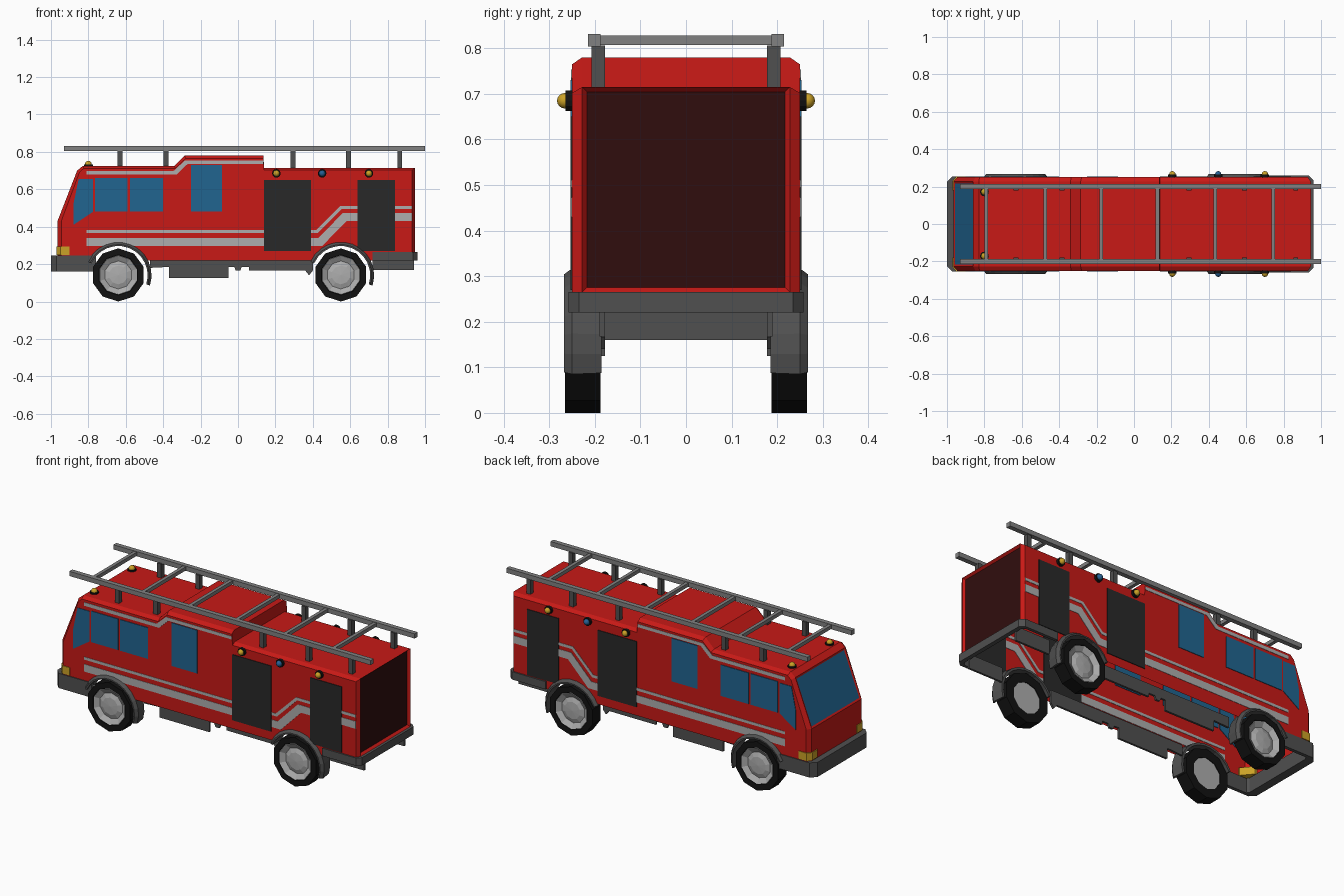
import bpy, bmesh
from math import cos, sin, pi, radians
from mathutils import Matrix

if "Cube" in bpy.data.objects:
    bpy.data.objects.remove(bpy.data.objects["Cube"])


def mat(name, r, g, b):
    m = bpy.data.materials.new(name)
    m.diffuse_color = (r, g, b, 1)
    m.use_nodes = True
    m.node_tree.nodes["Principled BSDF"].inputs["Base Color"].default_value = m.diffuse_color
    return m


RED = mat("red", .58, .01, .008)
MAROON = mat("dark_red", .03, .004, .004)
GLASS = mat("glass", .015, .13, .28)
YELLOW = mat("yellow", .6, .36, .02)
BLUE = mat("blue", .02, .12, .3)
BLACK = mat("black", .006, .006, .006)
DARK = mat("dark_grey", .08, .08, .08)
GREY = mat("mid_grey", .22, .22, .22)
LIGHT = mat("light_grey", .42, .42, .42)
SHUTTER = mat("shutter", .022, .022, .022)


def finish(name, bm, mats, mirror=False, recalc=True):
    if recalc:
        bmesh.ops.recalc_face_normals(bm, faces=bm.faces)
    me = bpy.data.meshes.new(name)
    bm.to_mesh(me)
    bm.free()
    for m in mats:
        me.materials.append(m)
    ob = bpy.data.objects.new(name, me)
    bpy.context.collection.objects.link(ob)
    if mirror:
        md = ob.modifiers.new("mirror", 'MIRROR')
        md.use_axis = (False, True, False)
    return ob


def prism(name, pts, a, b, m, axis='y', mirror=True):
    """Extrude a flat outline from a to b along the y or z axis."""
    bm = bmesh.new()
    place = (lambda p, d: (p[0], d, p[1])) if axis == 'y' else (lambda p, d: (p[0], p[1], d))
    lo = [bm.verts.new(place(p, a)) for p in pts]
    hi = [bm.verts.new(place(p, b)) for p in pts]
    n = len(pts)
    bm.faces.new(lo)
    bm.faces.new(hi)
    for i in range(n):
        bm.faces.new((lo[i], lo[(i + 1) % n], hi[(i + 1) % n], hi[i]))
    return finish(name, bm, [m], mirror)


def rect(x0, x1, z0, z1):
    return [(x0, z0), (x1, z0), (x1, z1), (x0, z1)]


def sweep(name, section, angles, cx, cz, m, closed, ring):
    """Turn a (y, radius) section round an axis along y."""
    bm = bmesh.new()
    rows = [[bm.verts.new((cx + r * cos(a), y, cz + r * sin(a))) for y, r in section] for a in angles]
    n, k = len(section), len(rows)
    for j in range(k if closed else k - 1):
        p, q = rows[j], rows[(j + 1) % k]
        for i in range(n if ring else n - 1):
            bm.faces.new((p[i], p[(i + 1) % n], q[(i + 1) % n], q[i]))
    if not closed:
        bm.faces.new(rows[0])
        bm.faces.new(rows[-1])
    bmesh.ops.remove_doubles(bm, verts=bm.verts, dist=1e-5)
    return finish(name, bm, [m], True)


def turn(n):
    return [pi / 2 + 2 * pi * i / n for i in range(n)]


def ball(name, loc, r, m):
    bm = bmesh.new()
    bmesh.ops.create_uvsphere(bm, u_segments=12, v_segments=8, radius=r, matrix=Matrix.Translation(loc))
    ob = finish(name, bm, [m], True)
    for p in ob.data.polygons:
        p.use_smooth = True


def u_band(name, outer, inner, z0, z1):
    """Bumper that wraps round one end, from half outlines in plan."""
    full = lambda h: h + [(x, -y) for x, y in reversed(h)]
    prism(name, full(outer) + full(inner)[::-1], z0, z1, DARK, 'z', False)


WHEELS = {"front": -.64, "rear": .55}

# body shell: open underneath, chamfered edges, wheel cut-outs
P = [(-.965, .22), (-.965, .43), (-.86, .70), (-.83, .725), (-.34, .725), (-.285, .78),
     (.135, .78), (.14, .715), (.945, .715), (.945, .265)]
Q = [(-.945, .22), (-.945, .43), (-.848, .69), (-.825, .712), (-.335, .712), (-.28, .765),
     (.135, .765), (.14, .702), (.93, .702), (.93, .265)]
arcs = [(.93, .22)]
for cx in (WHEELS["rear"], WHEELS["front"]):
    arcs += [(cx + .165 * cos(a), .14 + .165 * sin(a)) for a in (radians(29 + 122 * i / 8) for i in range(9))]
bm = bmesh.new()
loops = [[bm.verts.new((x, y, z)) for x, z in pts] for pts, y in ((Q, -.25), (P, -.228), (P, .228), (Q, .25))]
special = {}
for s in range(3):
    for i in range(len(P) - 1):
        f = bm.faces.new((loops[s][i], loops[s][i + 1], loops[s + 1][i + 1], loops[s + 1][i]))
        if s == 1:
            special[i] = f
for lp, y in ((loops[0], -.25), (loops[3], .25)):
    bm.faces.new(lp + [bm.verts.new((x, y, z)) for x, z in arcs])
bmesh.ops.recalc_face_normals(bm, faces=bm.faces)
bm.normal_update()
if special[8].normal.x < 0:
    bmesh.ops.reverse_faces(bm, faces=bm.faces)
# windscreen and rear panel are recessed faces of the shell
for i, idx, depth in ((1, 1, -.004), (8, 2, -.014)):
    bmesh.ops.inset_individual(bm, faces=[special[i]], thickness=.015, depth=depth)
    special[i].material_index = idx
finish("body", bm, [RED, GLASS, MAROON], recalc=False)

# side windows
prism("quarter_window", [(-.88, .41), (-.88, .52), (-.852, .655), (-.775, .655), (-.775, .48)], .247, .253, GLASS)
for i, (x0, x1, z1) in enumerate(((-.765, -.59, .66), (-.578, -.40, .66), (-.25, -.085, .73))):
    prism(f"side_window_{i}", rect(x0, x1, .48, z1), .246, .2535, GLASS)

# equipment shutters
for i, (x0, x1) in enumerate(((.14, .39), (.64, .84))):
    prism(f"shutter_{i}", rect(x0, x1, .27, .65), .246, .254, SHUTTER)

# side stripes
prism("wide_stripe", [(-.81, .297), (.45, .297), (.58, .43), (.93, .43), (.93, .473), (.56, .473),
                      (.43, .34), (-.81, .34)], .248, .252, LIGHT)
prism("thin_stripe", [(-.81, .366), (.425, .366), (.555, .495), (.93, .495), (.93, .511), (.548, .511),
                      (.418, .382), (-.81, .382)], .248, .252, LIGHT)
prism("roof_stripe", [(-.81, .678), (-.33, .678), (-.27, .735), (.135, .735), (.135, .753), (-.285, .753),
                      (-.345, .698), (-.81, .698)], .248, .252, LIGHT)

# bumpers and headlights
u_band("front_bumper", [(-.76, .255), (-.97, .255), (-1, .225)], [(-.76, .235), (-.94, .235), (-.95, .22)], .16, .245)
u_band("rear_bumper", [(.72, .258), (.935, .258), (.96, .235)], [(.72, .24), (.92, .24), (.935, .225)], .22, .265)
prism("headlight", [(-.90, .254), (-.95, .254), (-.97, .23), (-.97, .18), (-.95, .18), (-.90, .24)],
      .25, .295, YELLOW, 'z')

# chassis side plates and tank
prism("chassis_plate_front", [(-.47, .24), (-.47, .18), (-.37, .185), (-.37, .125), (-.05, .125), (-.05, .185),
                              (-.02, .185), (-.012, .165), (.012, .165), (.02, .185), (.06, .185), (.06, .165),
                              (.36, .165), (.38, .14), (.40, .165), (.40, .24)], .178, .19, DARK)
prism("chassis_plate_rear", rect(.72, .94, .168, .25), .178, .19, DARK)

# wheels and arches
for end, cx in WHEELS.items():
    sweep(end + "_tyre", [(.188, .09), (.188, .142), (.265, .142), (.265, .108), (.25, .10)],
          turn(10), cx, .142, BLACK, True, True)
    sweep(end + "_rim", [(.192, 0), (.192, .09), (.255, .108), (.264, .104), (.246, .075), (.255, .05), (.258, 0)],
          turn(10), cx, .142, LIGHT, True, False)
    sweep(end + "_wheel_arch", [(.185, .157), (.268, .157), (.268, .165), (.25, .178), (.185, .17)],
          [radians(-18 + 174 * i / 12) for i in range(13)], cx, .14, DARK, False, True)

# warning lights
for i, (x, m) in enumerate(((.205, YELLOW), (.45, BLUE), (.70, YELLOW))):
    sweep(f"side_light_base_{i}", [(.249, 0), (.249, .023), (.264, .023), (.264, 0)],
          turn(12), x, .685, BLACK, True, False)
    ball(f"side_light_{i}", (x, .266, .685), .017, m)
bm = bmesh.new()
bmesh.ops.create_cone(bm, cap_ends=True, segments=12, radius1=.024, radius2=.024, depth=.012,
                      matrix=Matrix.Translation((-.80, .172, .727)))
finish("roof_light_base", bm, [BLACK], True)
ball("roof_light", (-.80, .172, .734), .018, YELLOW)

# roof ladder
prism("ladder_rail", rect(-.93, 1, .804, .831), .188, .215, GREY)
for i, x in enumerate((-.79, -.475, -.175, .125, .435, .745)):
    prism(f"ladder_rung_{i}", rect(x - .01, x + .01, .807, .828), -.19, .19, GREY, mirror=False)
for i, x in enumerate((-.63, -.385, .295, .59, .865)):
    prism(f"ladder_post_{i}", rect(x - .013, x + .013, .705, .806), .178, .207, DARK)
